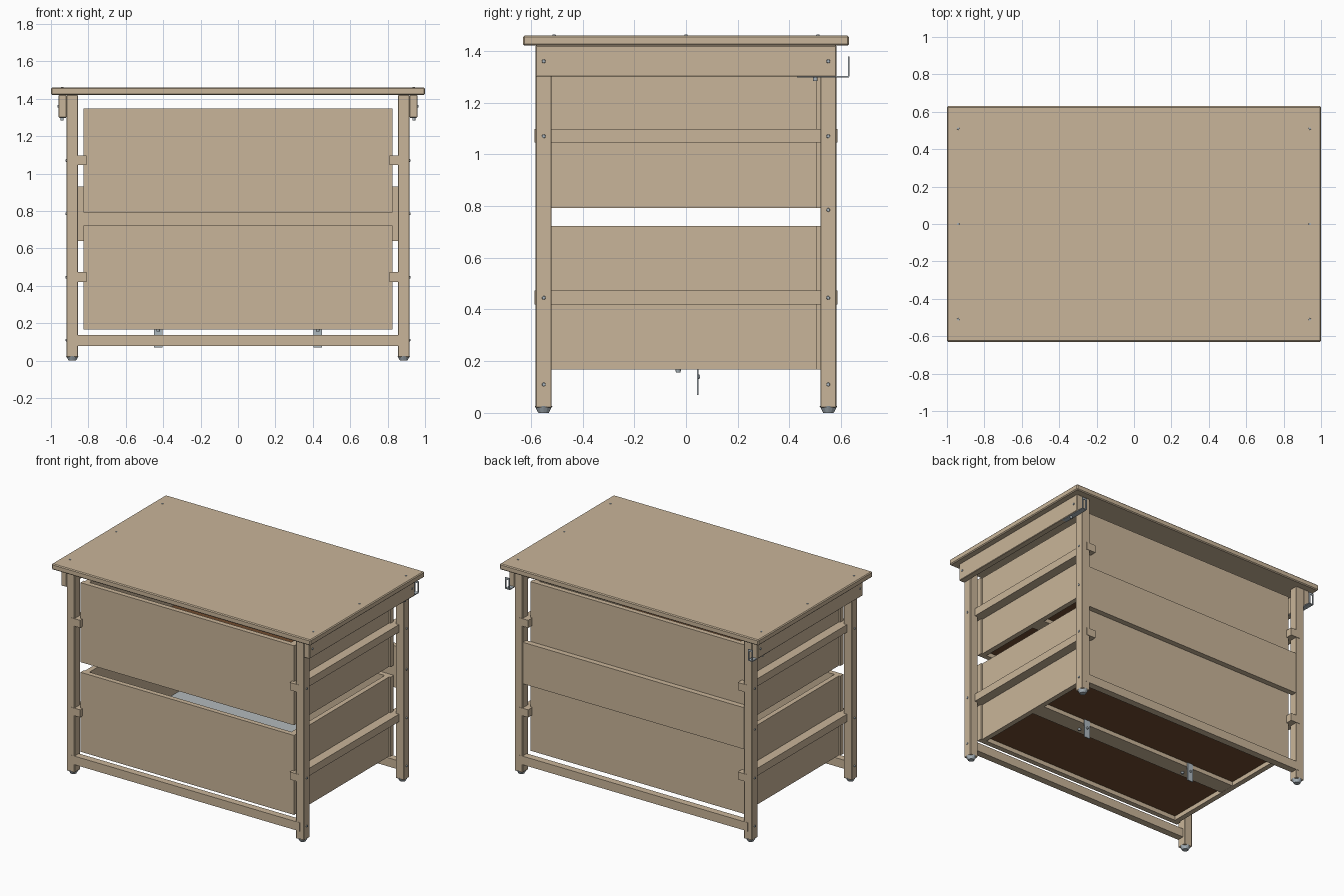
import bpy, bmesh, math
from mathutils import Vector, Matrix

cube = bpy.data.objects.get("Cube")
if cube:
    bpy.data.objects.remove(cube, do_unlink=True)


def material(name, rgb):
    m = bpy.data.materials.new(name)
    m.use_nodes = True
    colour = (*rgb, 1.0)
    m.diffuse_color = colour
    m.node_tree.nodes["Principled BSDF"].inputs["Base Color"].default_value = colour
    return m


WOOD = material("pale_wood", (0.584, 0.462, 0.319))
BROWN = material("brown_mesh", (0.16, 0.072, 0.028))
STEEL = material("steel", (0.42, 0.48, 0.52))
SHEET = material("grey_sheet", (0.45, 0.49, 0.50))


def finish(name, bm, mat):
    me = bpy.data.meshes.new(name)
    bm.to_mesh(me)
    bm.free()
    me.materials.append(mat)
    ob = bpy.data.objects.new(name, me)
    bpy.context.collection.objects.link(ob)
    return ob


def box(name, x, y, z, mat=WOOD, bevel=0.0):
    """Box given by its (low, high) extent on each axis."""
    bm = bmesh.new()
    size = [b - a for a, b in (x, y, z)]
    mid = [(a + b) / 2 for a, b in (x, y, z)]
    bmesh.ops.create_cube(bm, size=1)
    bmesh.ops.scale(bm, vec=size, verts=bm.verts)
    bmesh.ops.translate(bm, vec=mid, verts=bm.verts)
    ob = finish(name, bm, mat)
    if bevel:
        mod = ob.modifiers.new("edge", "BEVEL")
        mod.width = bevel
        mod.segments = 1
    return ob


def span(side, low, high):
    """Mirror an extent to the chosen side."""
    return tuple(sorted((side * low, side * high)))


def disc(name, pos, axis, r1, r2, depth, mat=STEEL):
    bm = bmesh.new()
    rot = Vector((0, 0, 1)).rotation_difference(Vector(axis)).to_matrix().to_4x4()
    bmesh.ops.create_cone(bm, cap_ends=True, segments=12, radius1=r1, radius2=r2,
                          depth=depth, matrix=Matrix.Translation(pos) @ rot)
    return finish(name, bm, mat)


# Table top
box("table_top", (-1, 1), (-0.63, 0.63), (1.42, 1.46), bevel=0.006)

for sx, sn in ((-1, "right"), (1, "left")):
    # Legs and feet
    for sy, yn in ((-1, "front"), (1, "back")):
        box(f"{yn}_{sn}_leg", span(sx, 0.855, 0.917), span(sy, 0.52, 0.582),
            (0.02, 1.42), bevel=0.003)
        disc(f"{yn}_{sn}_foot_tip", (sx * 0.886, sy * 0.551, 0.013), (0, 0, 1),
             0.02, 0.034, 0.026)

    # Top side rail and drawer runners
    box(f"{sn}_top_rail", span(sx, 0.917, 0.96), (-0.582, 0.582), (1.30, 1.42), bevel=0.003)
    for level, z in (("lower", 0.42), ("upper", 1.045)):
        box(f"{sn}_{level}_runner", span(sx, 0.81, 0.88), (-0.585, 0.585), (z, z + 0.053))

    # Hook bracket under the rail: flat arm and an open upright loop
    box(f"{sn}_hook_arm", span(sx, 0.92, 0.955), (0.43, 0.63), (1.297, 1.303), STEEL)
    for x in (0.92, 0.947):
        box(f"{sn}_hook_upright", span(sx, x, x + 0.009), (0.626, 0.632), (1.30, 1.375), STEEL)
    box(f"{sn}_hook_top", span(sx, 0.92, 0.956), (0.626, 0.632), (1.365, 1.378), STEEL)
    disc(f"{sn}_hook_screw", (sx * 0.94, 0.5, 1.29), (0, 0, 1), 0.008, 0.008, 0.014)

    # Screws on legs, rail and table top
    for sy in (-1, 1):
        for z in (0.11, 0.445, 1.07):
            disc("leg_screw", (sx * 0.918, sy * 0.55, z), (sx, 0, 0), 0.008, 0.006, 0.008)
        disc("rail_screw", (sx * 0.961, sy * 0.55, 1.36), (sx, 0, 0), 0.008, 0.006, 0.008)
    disc("leg_screw", (sx * 0.918, 0.55, 0.785), (sx, 0, 0), 0.008, 0.006, 0.008)
    for y in (-0.51, 0, 0.51):
        disc("top_screw", (sx * 0.94, y, 1.46), (0, 0, 1), 0.007, 0.006, 0.005)

    # Hanging metal tab under the lower drawer
    box(f"{sn}_tab", span(sx, 0.405, 0.448), (0.042, 0.048), (0.07, 0.21), STEEL)
    disc(f"{sn}_tab_screw", (sx * 0.427, 0.051, 0.14), (0, 1, 0), 0.009, 0.007, 0.008)
    disc(f"{sn}_brace_screw", (sx * 0.427, -0.03, 0.163), (0, 0, 1), 0.009, 0.011, 0.012)

# Bottom rails and back board
box("front_bottom_rail", (-0.885, 0.885), (-0.583, -0.535), (0.077, 0.137))
box("back_bottom_rail", (-0.885, 0.885), (0.535, 0.583), (0.077, 0.137))
box("back_board", (-0.885, 0.885), (0.54, 0.578), (0.64, 0.93))

# Two open drawers with mesh floors
WALL = 0.035
for level, z0, z1 in (("lower", 0.167, 0.722), ("upper", 0.793, 1.348)):
    box(f"{level}_drawer_front", (-0.825, 0.825), (-0.56, -0.56 + WALL), (z0, z1))
    box(f"{level}_drawer_back", (-0.825, 0.825), (0.54 - WALL, 0.54), (z0, z1))
    for sx, sn in ((-1, "right"), (1, "left")):
        box(f"{level}_drawer_{sn}_side", span(sx, 0.815 - WALL, 0.815),
            (-0.56 + WALL, 0.54 - WALL), (z0, z1))
    floor_x, floor_y = (-0.78, 0.78), (-0.525, 0.505)
    box(f"{level}_drawer_floor", floor_x, floor_y, (z0 + 0.03, z0 + 0.038), BROWN)
    box(f"{level}_drawer_brace", floor_x, (-0.07, 0.042), (z0 + 0.001, z0 + 0.03))
box("lower_drawer_liner", (-0.78, 0.78), (-0.525, 0.505), (0.205, 0.21), SHEET)
